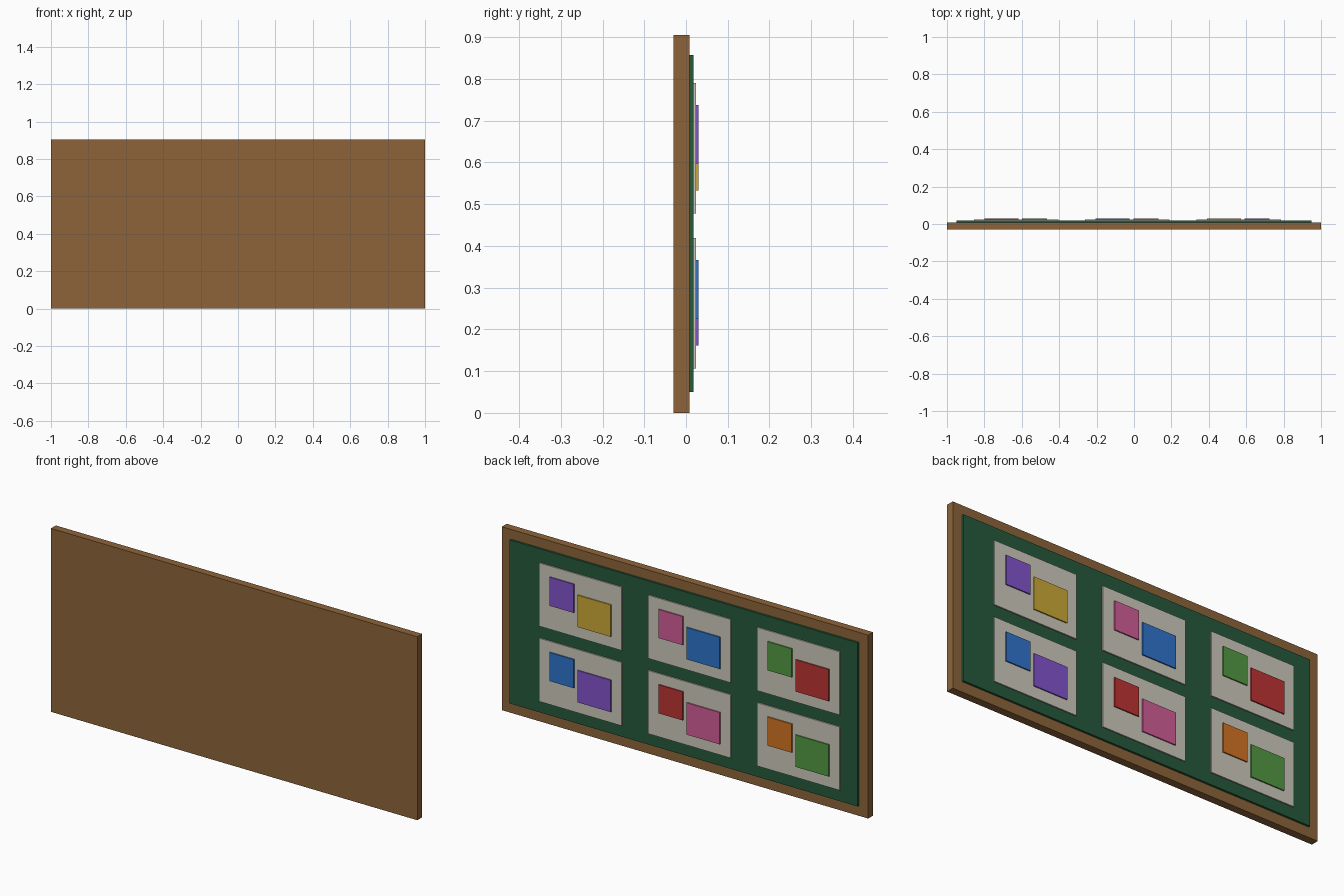
import bpy

if "Cube" in bpy.data.objects:
    bpy.data.objects.remove(bpy.data.objects["Cube"])


def material(name, rgb):
    # sRGB 0-255 to linear
    m = bpy.data.materials.new(name)
    m.diffuse_color = [(c / 255) ** 2.2 for c in rgb] + [1.0]
    m.use_nodes = True
    m.node_tree.nodes["Principled BSDF"].inputs["Base Color"].default_value = m.diffuse_color
    return m


def box(name, x, y, z, mat):
    # axis-aligned box from (min, max) ranges
    bpy.ops.mesh.primitive_cube_add(size=1, location=[sum(r) / 2 for r in (x, y, z)])
    ob = bpy.context.object
    ob.name = name
    ob.scale = [r[1] - r[0] for r in (x, y, z)]
    bpy.ops.object.transform_apply(location=False, rotation=False, scale=True)
    ob.data.materials.append(mat)


wood = material("wood", (140, 100, 60))
felt = material("green_felt", (42, 90, 62))
paper = material("paper", (205, 200, 188))
colours = {n: material(n, c) for n, c in {
    "purple": (130, 84, 203), "yellow": (203, 167, 58),
    "pink": (208, 94, 150), "blue": (50, 116, 203),
    "green": (84, 152, 70), "red": (188, 55, 55),
    "orange": (210, 116, 41)}.items()}

# Wooden backing and raised felt board
box("wooden_backing", (-1, 1), (-0.03, 0.008), (0, 0.905), wood)
box("felt_board", (-0.95, 0.95), (0.007, 0.018), (0.05, 0.857), felt)

# Pinned sheets, each with a small and a large colour patch
rows = [
    (0.634, [("purple", "yellow"), ("pink", "blue"), ("green", "red")]),
    (0.2625, [("blue", "purple"), ("red", "pink"), ("orange", "green")]),
]
for r, (cz, pairs) in enumerate(rows):
    for c, (small, large) in enumerate(pairs):
        cx = 0.56 - 0.595 * c
        tag = f"{r + 1}_{c + 1}"
        box("sheet_" + tag, (cx - 0.226, cx + 0.226), (0.017, 0.024),
            (cz - 0.156, cz + 0.156), paper)
        box("small_patch_" + tag, (cx + 0.032, cx + 0.165), (0.023, 0.03),
            (cz - 0.037, cz + 0.104), colours[small])
        box("large_patch_" + tag, (cx - 0.17, cx + 0.012), (0.023, 0.03),
            (cz - 0.101, cz + 0.056), colours[large])
